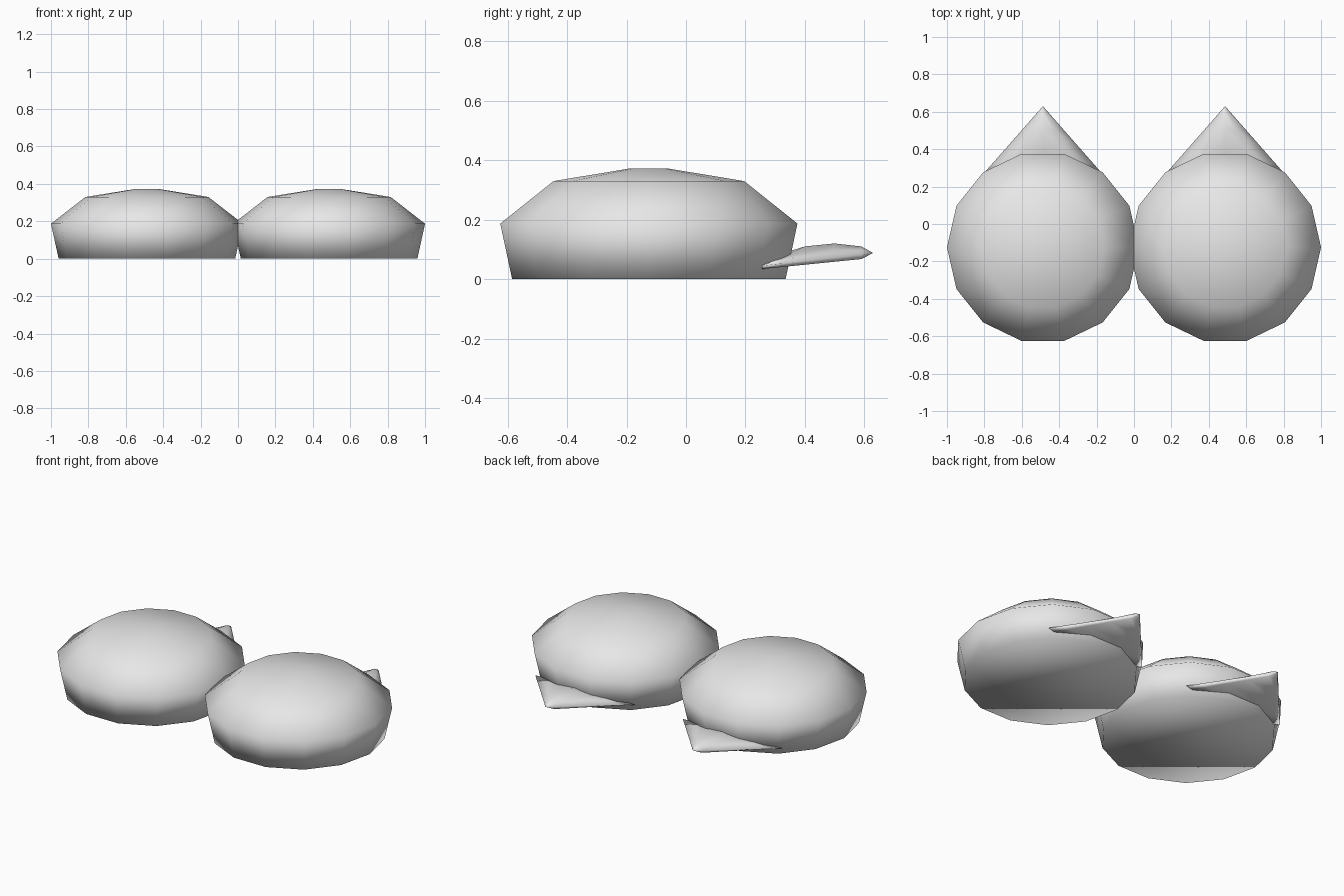
import bpy, bmesh, math

if "Cube" in bpy.data.objects:
    bpy.data.objects.remove(bpy.data.objects["Cube"])

CX, CY = 0.487, -0.125
SIDES = 14

grey = bpy.data.materials.new("light_grey")
grey.diffuse_color = (0.8, 0.8, 0.8, 1)
grey.use_nodes = True
grey.node_tree.nodes["Principled BSDF"].inputs["Base Color"].default_value = grey.diffuse_color


def loft(name, rings):
    """Skin a stack of equal-length vertex rings, capped and smooth shaded."""
    bm = bmesh.new()
    rows = [[bm.verts.new(p) for p in ring] for ring in rings]
    n = len(rows[0])
    for a, b in zip(rows, rows[1:]):
        for i in range(n):
            j = (i + 1) % n
            bm.faces.new((a[i], a[j], b[j], b[i]))
    bm.faces.new(rows[0][::-1])
    bm.faces.new(rows[-1])
    bmesh.ops.remove_doubles(bm, verts=bm.verts, dist=1e-5)
    bmesh.ops.recalc_face_normals(bm, faces=bm.faces)
    for f in bm.faces:
        f.smooth = True
    mesh = bpy.data.meshes.new(name)
    bm.to_mesh(mesh)
    bm.free()
    mesh.materials.append(grey)
    bpy.context.collection.objects.link(bpy.data.objects.new(name, mesh))


def circle(cx, r, z):
    return [(cx + r * math.cos(2 * math.pi * i / SIDES),
             CY + r * math.sin(2 * math.pi * i / SIDES), z) for i in range(SIDES)]


def fin_section(cx, y, ridge):
    """Flat-bottomed, domed cross-section that narrows towards the rear tip."""
    w = 0.88 * (0.63 - y)
    edge = 0.045 + (y - 0.255) * 0.113
    low = 0.034 + (y - 0.255) * 0.1
    shoulder = edge + 0.6 * (ridge - edge)
    section = [(-w, edge), (-0.88 * w, low), (0.88 * w, low), (w, edge),
               (0.55 * w, shoulder), (0, ridge), (-0.55 * w, shoulder)]
    return [(cx + x, y, z) for x, z in section]


# body profile: radius, height
BODY = [(0.472, 0), (0.513, 0.187), (0.329, 0.33), (0.068, 0.372)]
# fin spine: depth, ridge height
FIN = [(0.255, 0.055), (0.32, 0.085), (0.4, 0.11), (0.5, 0.12), (0.59, 0.11)]

for side, sx in (("left", -1), ("right", 1)):
    cx = sx * CX
    loft(side + "_body", [circle(cx, r, z) for r, z in BODY])
    # rear fin, closing to a single tip
    loft(side + "_fin", [fin_section(cx, y, z) for y, z in FIN]
         + [[(cx + 1e-4 * math.cos(i), 0.63, 0.088 + 1e-4 * math.sin(i))
             for i in range(7)]])
